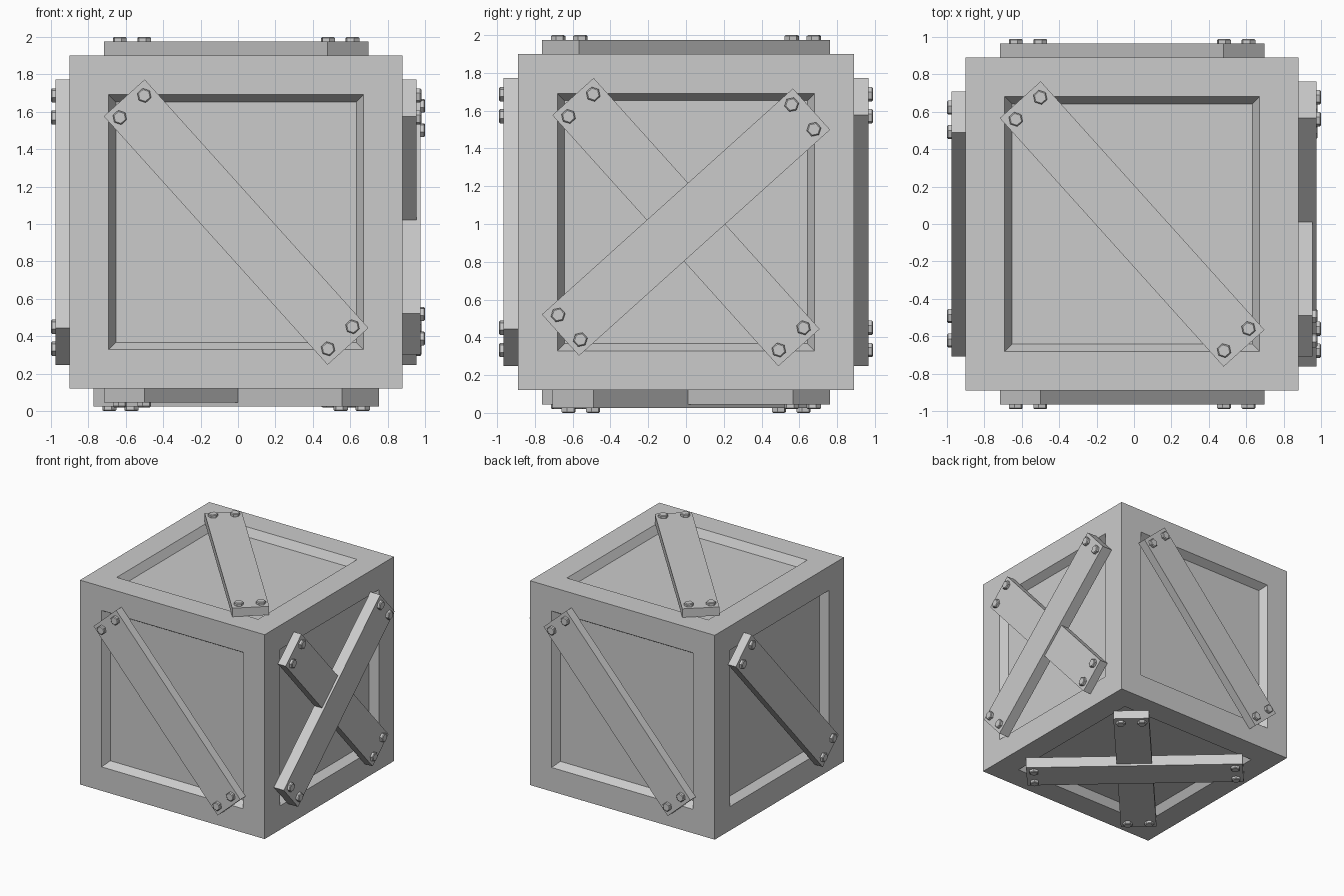
import bpy, bmesh, math
from mathutils import Matrix, Vector

if "Cube" in bpy.data.objects:
    bpy.data.objects.remove(bpy.data.objects["Cube"])

CENTER = Vector((-0.01, 0, 1.01))
HALF = 0.89
LENGTH, WIDTH, THICK = 1.788, 0.294, 0.075
TILT = math.radians(48)


def finish(bm, name, matrix):
    bmesh.ops.recalc_face_normals(bm, faces=bm.faces)
    mesh = bpy.data.meshes.new(name)
    bm.to_mesh(mesh)
    bm.free()
    ob = bpy.data.objects.new(name, mesh)
    ob.matrix_world = matrix
    bpy.context.collection.objects.link(ob)


def crate_body():
    # cube with a sloped recessed panel on every side
    bm = bmesh.new()
    bmesh.ops.create_cube(bm, size=2 * HALF)
    faces = bm.faces[:]
    bmesh.ops.inset_individual(bm, faces=faces, thickness=0.295, depth=0)
    bmesh.ops.inset_individual(bm, faces=faces, thickness=0.055, depth=-0.065)
    finish(bm, "crate_body", Matrix.Translation(CENTER))


def plank(name, matrix, thick):
    bm = bmesh.new()
    bmesh.ops.create_cube(bm, size=1, matrix=Matrix.Translation((0, 0, thick / 2))
                          @ Matrix.Diagonal((LENGTH, WIDTH, thick, 1)))
    finish(bm, name, matrix)


def bolts(name, matrix, thick):
    # four hexagonal heads with a chamfered top
    bm = bmesh.new()
    for u in (-0.832, 0.832):
        for v in (-0.088, 0.088):
            for r1, r2, z0, z1 in ((0.039, 0.039, -0.005, 0.019),
                                   (0.039, 0.032, 0.019, 0.025)):
                bmesh.ops.create_cone(
                    bm, cap_ends=True, segments=6, radius1=r1, radius2=r2, depth=z1 - z0,
                    matrix=Matrix.Translation((u, v, thick + (z0 + z1) / 2)))
    bmesh.ops.remove_doubles(bm, verts=bm.verts, dist=0.0005)
    finish(bm, name, matrix)


def brace(side, kind, frame, angle, thick):
    m = frame @ Matrix.Rotation(angle, 4, 'Z')
    plank(f"{side}_{kind}_plank", m, thick)
    bolts(f"{side}_{kind}_bolts", m, thick)


crate_body()

# each side: right and up directions as seen from outside, and whether it is crossed
SIDES = {
    "front": ((1, 0, 0), (0, 0, 1), False),
    "back": ((-1, 0, 0), (0, 0, 1), False),
    "left": ((0, -1, 0), (0, 0, 1), False),
    "right": ((0, 1, 0), (0, 0, 1), True),
    "top": ((1, 0, 0), (0, 1, 0), False),
    "bottom": ((1, 0, 0), (0, -1, 0), True),
}
for side, (right, up, crossed) in SIDES.items():
    r, u = Vector(right), Vector(up)
    n = r.cross(u)
    frame = Matrix.Translation(CENTER + n * HALF) @ Matrix((r, u, n)).transposed().to_4x4()
    brace(side, "diagonal", frame, -TILT, THICK)
    if crossed:
        brace(side, "crossing", frame, math.pi / 2 - TILT, THICK + 0.02)
